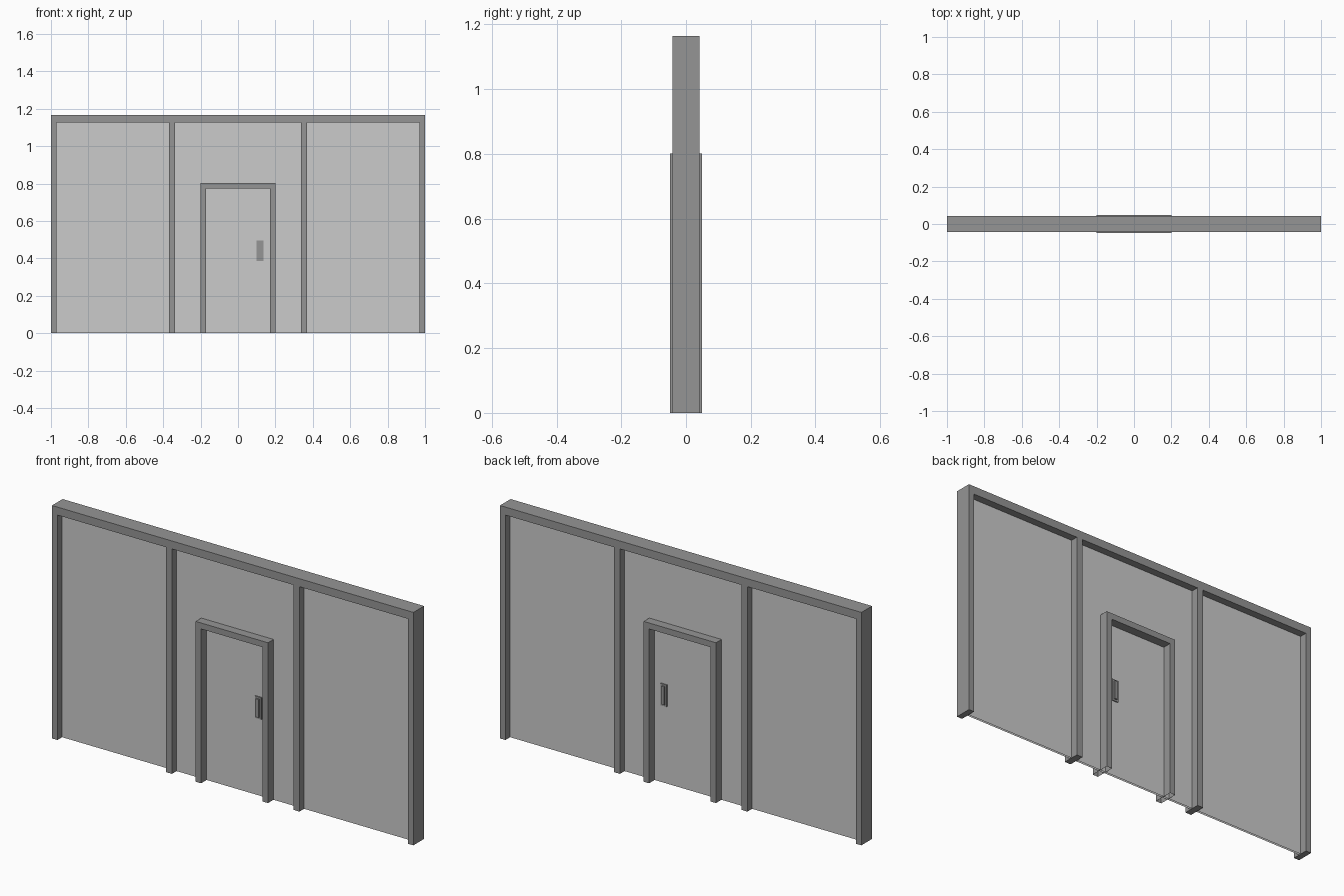
import bpy, bmesh

if "Cube" in bpy.data.objects:
    bpy.data.objects.remove(bpy.data.objects["Cube"])


def material(name, v):
    m = bpy.data.materials.new(name)
    m.diffuse_color = (v, v, v, 1)
    m.use_nodes = True
    m.node_tree.nodes["Principled BSDF"].inputs["Base Color"].default_value = m.diffuse_color
    return m


DARK = material("dark_trim", 0.3)
LIGHT = material("light_panel", 0.6)


def prism(name, pts, y0, y1, mat, open_bottom=False):
    """Extrude an x-z outline from y0 to y1."""
    bm = bmesh.new()
    face = bm.faces.new([bm.verts.new((x, y0, z)) for x, z in pts])
    ext = bmesh.ops.extrude_face_region(bm, geom=[face], use_keep_orig=True)
    verts = [g for g in ext["geom"] if isinstance(g, bmesh.types.BMVert)]
    bmesh.ops.translate(bm, verts=verts, vec=(0, y1 - y0, 0))
    bmesh.ops.recalc_face_normals(bm, faces=bm.faces)
    if open_bottom:
        low = [f for f in bm.faces if all(v.co.z < 1e-5 for v in f.verts)]
        bmesh.ops.delete(bm, geom=low, context='FACES_ONLY')
    me = bpy.data.meshes.new(name)
    bm.to_mesh(me)
    bm.free()
    me.materials.append(mat)
    ob = bpy.data.objects.new(name, me)
    bpy.context.collection.objects.link(ob)
    return ob


def box(name, x0, x1, y0, y1, z0, z1, mat, open_bottom=False):
    return prism(name, [(x0, z0), (x1, z0), (x1, z1), (x0, z1)], y0, y1, mat, open_bottom)


# Outer frame: posts at both ends joined by the top beam
H, B, D = 1.165, 1.125, 0.042
prism("outer_frame", [(-1, 0), (-0.97, 0), (-0.97, B), (0.97, B), (0.97, 0),
                      (1, 0), (1, H), (-1, H)], -D, D, DARK)

# Intermediate posts and side panels, mirrored
T = 0.005
for s, side in ((-1, "left"), (1, "right")):
    a, b = sorted((s * 0.336, s * 0.369))
    box(f"{side}_post", a, b, -D, D, 0, B, DARK)
    a, b = sorted((s * 0.369, s * 0.97))
    box(f"{side}_panel", a, b, -T, T, 0, B, LIGHT, True)

# Middle panel around the doorway
prism("middle_panel", [(-0.336, 0), (-0.17, 0), (-0.17, 0.775), (0.17, 0.775),
                       (0.17, 0), (0.336, 0), (0.336, B), (-0.336, B)],
      -T, T, LIGHT, True)

# Door frame, a little deeper than the wall
prism("door_frame", [(-0.2, 0), (-0.17, 0), (-0.17, 0.772), (0.17, 0.772),
                     (0.17, 0), (0.2, 0), (0.2, 0.802), (-0.2, 0.802)],
      -0.049, 0.049, DARK, True)

# Door leaf
box("door", -0.17, 0.17, -T, T, 0, 0.772, LIGHT, True)

# Handles on both faces: back plate and narrow grip
for s, side in ((-1, "front"), (1, "back")):
    y = sorted((s * T, s * 0.010))
    box(f"{side}_handle_plate", 0.1, 0.135, *y, 0.385, 0.495, DARK)
    y = sorted((s * 0.010, s * 0.017))
    box(f"{side}_handle_grip", 0.11, 0.125, *y, 0.394, 0.486, DARK)
